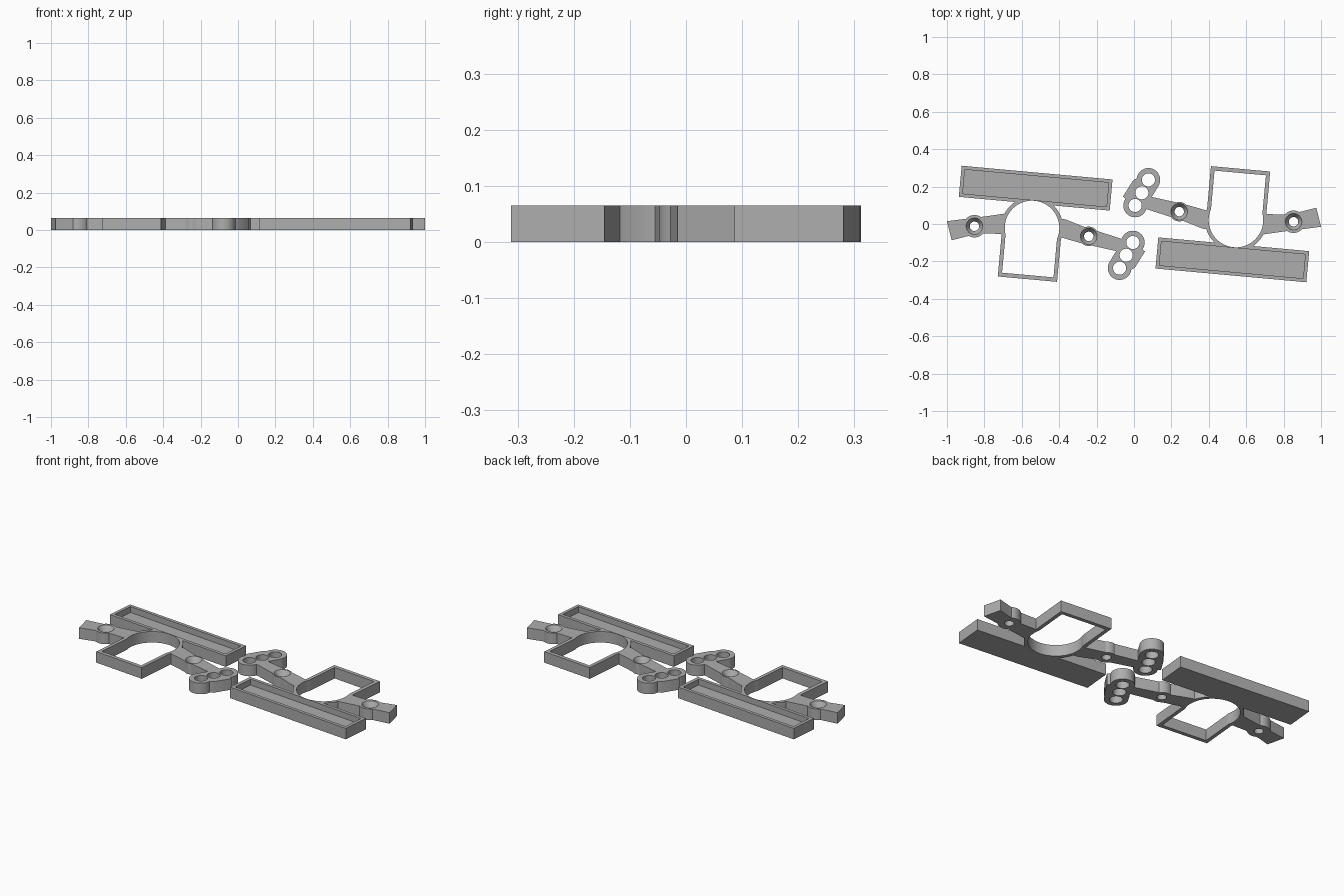
import bpy, bmesh, math
from mathutils import Matrix, Vector

if "Cube" in bpy.data.objects:
    bpy.data.objects.remove(bpy.data.objects["Cube"], do_unlink=True)

HEIGHT = 0.065
FLOOR = 0.03
ARCH = Vector((-0.545, -0.021))       # centre of the arched opening
TILT = Matrix.Rotation(math.radians(-5.2), 2)

grey = bpy.data.materials.new("plain grey")
grey.use_nodes = True
colour = (0.42, 0.42, 0.42, 1)
grey.diffuse_color = colour
grey.node_tree.nodes["Principled BSDF"].inputs["Base Color"].default_value = colour


def finish(name, bm):
    bmesh.ops.recalc_face_normals(bm, faces=bm.faces)
    mesh = bpy.data.meshes.new(name)
    bm.to_mesh(mesh)
    bm.free()
    mesh.materials.append(grey)
    ob = bpy.data.objects.new(name, mesh)
    bpy.context.collection.objects.link(ob)
    return ob


def prism(name, points, low=0.0, high=HEIGHT):
    bm = bmesh.new()
    face = bm.faces.new([bm.verts.new((p[0], p[1], low)) for p in points])
    made = bmesh.ops.extrude_face_region(bm, geom=[face])["geom"]
    top = [v for v in made if isinstance(v, bmesh.types.BMVert)]
    bmesh.ops.translate(bm, verts=top, vec=(0, 0, high - low))
    return finish(name, bm)


def tilted_box(name, x0, x1, y0, y1, low=0.0, high=HEIGHT):
    corners = [(x0, y0), (x1, y0), (x1, y1), (x0, y1)]
    return prism(name, [ARCH + TILT @ Vector(c) for c in corners], low, high)


def cylinder(name, centre, r_low, r_high=None, low=0.0, high=HEIGHT):
    bm = bmesh.new()
    bmesh.ops.create_cone(bm, cap_ends=True, segments=48, radius1=r_low,
                          radius2=r_high or r_low, depth=high - low)
    bmesh.ops.translate(bm, verts=bm.verts,
                        vec=(centre[0], centre[1], (low + high) / 2))
    return finish(name, bm)


def combine(base, others, operation):
    for other in others:
        mod = base.modifiers.new(operation.lower(), "BOOLEAN")
        mod.operation, mod.solver, mod.object = operation, "EXACT", other
    graph = bpy.context.evaluated_depsgraph_get()
    mesh = bpy.data.meshes.new_from_object(base.evaluated_get(graph))
    base.modifiers.clear()
    base.data = mesh
    for other in others:
        bpy.data.objects.remove(other, do_unlink=True)


# Solid parts
bracket = tilted_box("left_bracket", -0.159, 0.159, -0.275, 0.01)
outer_boss, inner_boss = (-0.853, -0.012), (-0.242, -0.066)
plate_holes = [(-0.006, -0.099), (-0.042, -0.167), (-0.077, -0.236)]
solids = [
    cylinder("arch_ring", ARCH, 0.166),
    tilted_box("tray", -0.405, 0.405, 0.13, 0.297),
    prism("outer_arm", [(-1.0, 0.015), (-0.975, -0.087), (-0.898, -0.067),
                        (-0.807, -0.05), (-0.66, -0.055), (-0.66, 0.06),
                        (-0.8, 0.04)]),
    prism("inner_arm", [(-0.43, 0.036), (-0.364, 0.024), (-0.273, -0.013),
                        (-0.04, -0.088), (-0.07, -0.15), (-0.278, -0.104),
                        (-0.43, -0.06)]),
    cylinder("outer_boss", outer_boss, 0.06),
    cylinder("inner_boss", inner_boss, 0.052),
    prism("hole_plate", [(-0.05, -0.07), (0.045, -0.135), (0.059, -0.147),
                         (0.005, -0.233), (-0.025, -0.25), (-0.135, -0.21),
                         (-0.09, -0.136)]),
    cylinder("plate_end_upper", plate_holes[0], 0.063),
    cylinder("plate_end_lower", plate_holes[2], 0.063),
]
combine(bracket, solids, "UNION")

# Openings: arch, frame window, tray recess, screw holes and plate holes
LOW, HIGH = -0.02, HEIGHT + 0.02
cutters = [
    cylinder("arch_cut", ARCH, 0.146, None, LOW, HIGH),
    tilted_box("window_cut", -0.138, 0.138, -0.253, 0, LOW, HIGH),
    tilted_box("tray_cut", -0.386, 0.386, 0.149, 0.278, FLOOR, HIGH),
]
for boss in (outer_boss, inner_boss):
    cutters.append(cylinder("screw_cut", boss, 0.025, None, LOW, HIGH))
    cutters.append(cylinder("countersink_cut", boss, 0.022, 0.045,
                            HEIGHT - 0.035, HEIGHT + 0.001))
for hole in plate_holes:
    cutters.append(cylinder("plate_cut", hole, 0.035, None, LOW, HIGH))
combine(bracket, cutters, "DIFFERENCE")

# Matching bracket, turned half way round
twin = bpy.data.objects.new("right_bracket", bracket.data.copy())
twin.data.transform(Matrix.Rotation(math.pi, 4, "Z"))
bpy.context.collection.objects.link(twin)
bracket.name, twin.name = "right_bracket", "left_bracket"

bpy.ops.object.select_all(action="DESELECT")
for ob in (bracket, twin):
    ob.select_set(True)
bpy.context.view_layer.objects.active = bracket
bpy.ops.object.shade_smooth_by_angle(angle=math.radians(30))
